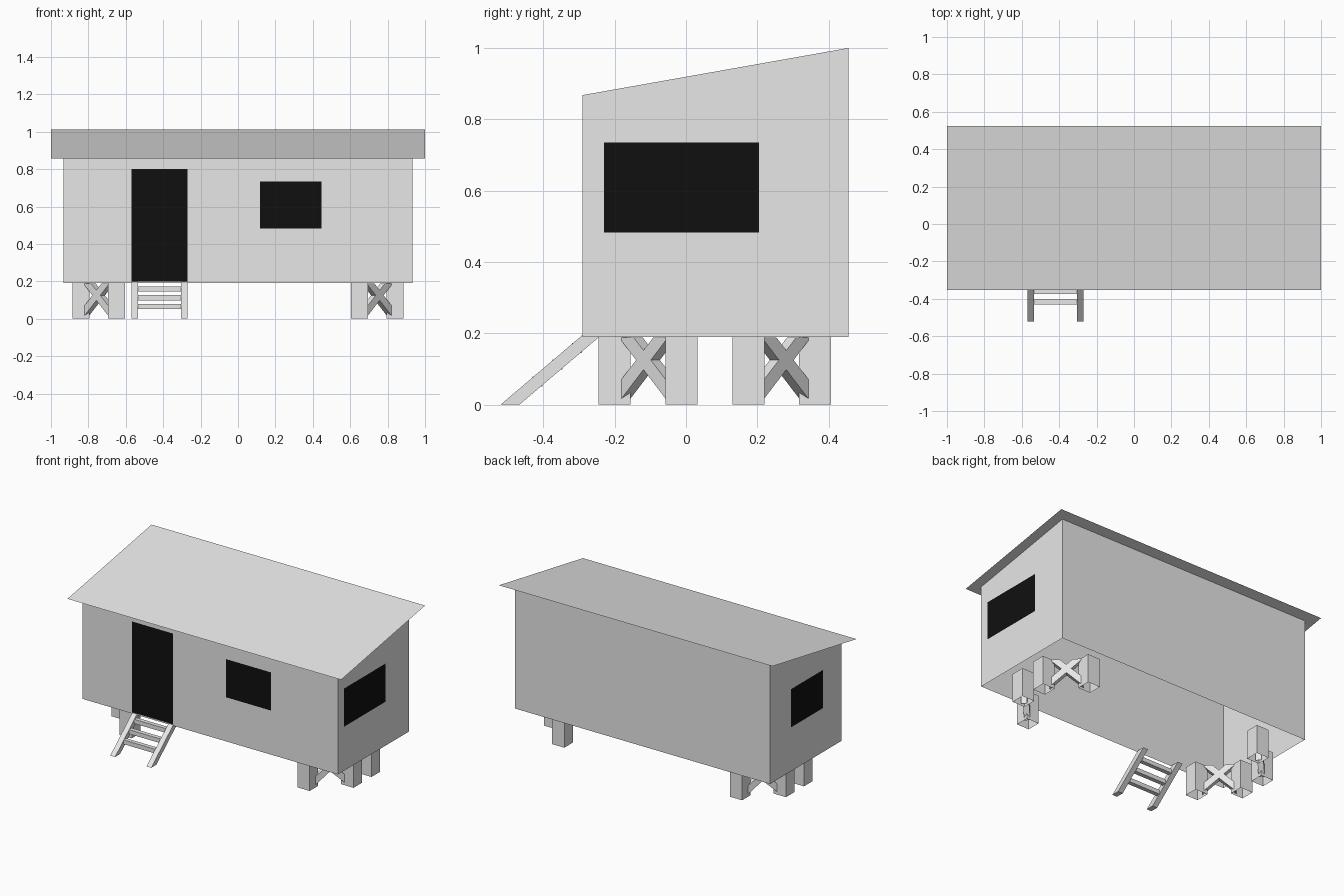
import bpy, bmesh
from mathutils import Vector

cube = bpy.data.objects.get("Cube")
if cube:
    bpy.data.objects.remove(cube, do_unlink=True)


def material(name, value):
    m = bpy.data.materials.new(name)
    m.use_nodes = True
    colour = (value, value, value, 1)
    m.diffuse_color = colour
    m.node_tree.nodes["Principled BSDF"].inputs["Base Color"].default_value = colour
    return m


GREY = material("light grey", 0.8)
BLACK = material("window black", 0.005)


def finish(name, bm, mat):
    mesh = bpy.data.meshes.new(name)
    bm.to_mesh(mesh)
    bm.free()
    mesh.materials.append(mat)
    ob = bpy.data.objects.new(name, mesh)
    bpy.context.scene.collection.objects.link(ob)
    return ob


def sheet(name, corners, mat):
    bm = bmesh.new()
    bm.faces.new([bm.verts.new(c) for c in corners])
    return finish(name, bm, mat)


def prism(name, outline, depth, mat=GREY):
    """Solid made by pushing a flat outline along a vector."""
    bm = bmesh.new()
    face = bm.faces.new([bm.verts.new(p) for p in outline])
    out = bmesh.ops.extrude_face_region(bm, geom=[face], use_keep_orig=True)
    moved = [v for v in out["geom"] if isinstance(v, bmesh.types.BMVert)]
    bmesh.ops.translate(bm, verts=moved, vec=depth)
    bmesh.ops.recalc_face_normals(bm, faces=bm.faces)
    return finish(name, bm, mat)


def tube(name, x0, x1, y0, y1, z0, top):
    """Four walls, open above and below; top gives the height at y."""
    bm = bmesh.new()
    plan = [(x0, y0), (x1, y0), (x1, y1), (x0, y1)]
    low = [bm.verts.new((x, y, z0)) for x, y in plan]
    high = [bm.verts.new((x, y, top(y))) for x, y in plan]
    for i in range(4):
        j = (i + 1) % 4
        bm.faces.new((low[i], low[j], high[j], high[i]))
    return finish(name, bm, GREY)


# Cabin shell and sloping roof
WALL_X, FRONT, BACK, FLOOR = 0.933, -0.29, 0.455, 0.19


def roof_z(y):
    return 0.868 + (y - FRONT) * 0.132 / (BACK - FRONT)


tube("cabin_walls", -WALL_X, WALL_X, FRONT, BACK, FLOOR, roof_z)
eave, ridge = -0.352, 0.525
sheet("roof", [(-1, eave, roof_z(eave)), (1, eave, roof_z(eave)),
               (1, ridge, roof_z(ridge)), (-1, ridge, roof_z(ridge))], GREY)


# Door and windows, set just proud of the walls
GAP = 0.003


def front_panel(name, x0, x1, z0, z1):
    y = FRONT - GAP
    sheet(name, [(x0, y, z0), (x1, y, z0), (x1, y, z1), (x0, y, z1)], BLACK)


def side_panel(name, side, y0, y1, z0, z1):
    x = side * (WALL_X + GAP)
    ring = [(x, y0, z0), (x, y1, z0), (x, y1, z1), (x, y0, z1)]
    sheet(name, ring[::side], BLACK)


SILL, HEAD = 0.483, 0.735
front_panel("door", -0.57, -0.27, 0.2, 0.8)
front_panel("front_window", 0.117, 0.447, SILL, HEAD)
side_panel("left_window", 1, -0.23, 0.205, SILL, HEAD)
side_panel("right_window", -1, -0.093, 0.238, SILL, HEAD)

# Hollow legs, in diagonal pairs joined by crossed braces
MID_Y, HALF = 0.081, 0.045
INNER, OUTER = Vector((0.65, 0.281)), Vector((0.84, 0.094))
CROSS_Z, SLOPE, RISE, THICK = 0.125, 0.92, 0.027, 0.036
for sx, side in ((1, "left"), (-1, "right")):
    for sy, end in ((1, "back"), (-1, "front")):
        pair = [Vector((p.x * sx, MID_Y + p.y * sy)) for p in (INNER, OUTER)]
        for p, kind in zip(pair, ("inner", "outer")):
            tube(f"{end}_{side}_{kind}_leg", p.x - HALF, p.x + HALF,
                 p.y - HALF, p.y + HALF, 0, lambda y: FLOOR)
        centre = (pair[0] + pair[1]) / 2
        along = (pair[1] - pair[0]).normalized()
        across = Vector((-along.y, along.x, 0)) * THICK
        top = FLOOR - 0.002
        reach = (top - CROSS_Z) / SLOPE
        foot = CROSS_Z - SLOPE * 0.1
        profile = [(-0.1, foot - RISE), (reach + RISE / SLOPE, top),
                   (reach - RISE / SLOPE, top), (-0.1, foot + RISE)]
        for flip, lean in ((1, "rising"), (-1, "falling")):
            outline = []
            for s, z in profile:
                q = centre + along * s * flip
                outline.append(Vector((q.x, q.y, z)) - across / 2)
            prism(f"{end}_{side}_{lean}_brace", outline, across)

# Ladder to the door
RAIL = 0.035
for x, side in ((-0.57, "right"), (-0.305, "left")):
    prism(f"{side}_ladder_rail",
          [(x, -0.52, 0), (x, -0.467, 0), (x, -0.235, 0.197), (x, -0.288, 0.197)],
          Vector((RAIL, 0, 0)))
for i in range(3):
    z = 0.065 + 0.047 * i
    y = -0.493 + z / 0.848
    prism(f"ladder_rung_{i + 1}",
          [(-0.535, y + a * 0.014, z + b * 0.014)
           for a, b in ((-1, -1), (1, -1), (1, 1), (-1, 1))],
          Vector((0.23, 0, 0)))
